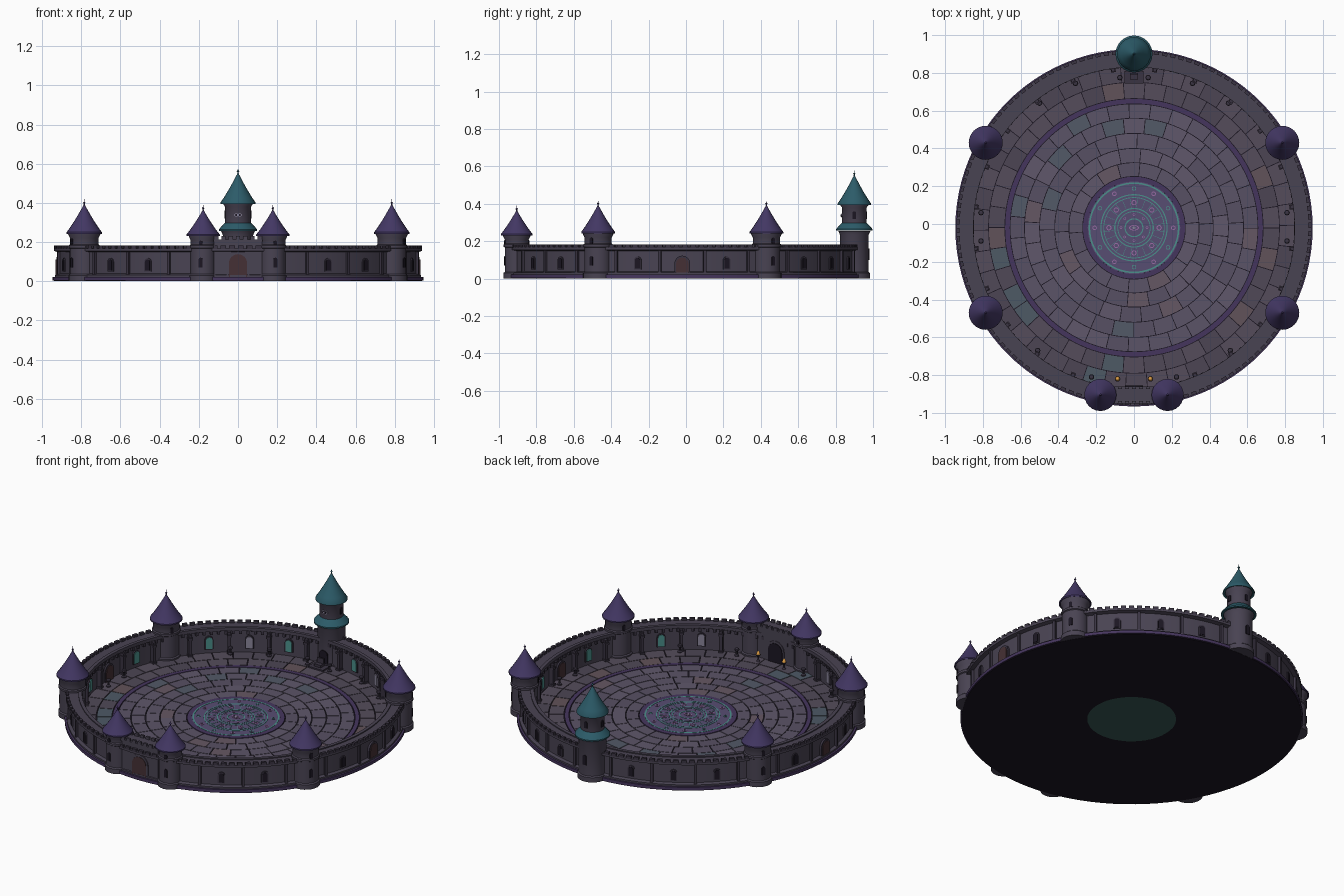
import bpy, bmesh, random
from math import sin, cos, pi, radians, atan2, hypot

if "Cube" in bpy.data.objects:
    bpy.data.objects.remove(bpy.data.objects["Cube"])
random.seed(4)
CY = -0.02          # centre of the courtyard
FRONT, BACK = -pi / 2, pi / 2


def mat(name, r, g, b):
    m = bpy.data.materials.new(name)
    m.diffuse_color = (r, g, b, 1)
    m.use_nodes = True
    m.node_tree.nodes["Principled BSDF"].inputs["Base Color"].default_value = m.diffuse_color
    return m


STONE = mat("stone", .066, .056, .085)
TRIM = mat("trim", .042, .034, .055)
DARK = mat("dark", .011, .008, .016)
RIM = mat("purple_trim", .06, .036, .11)
PURPLE = mat("purple_roof", .055, .038, .125)
TEAL = mat("teal_roof", .025, .105, .14)
GLOW = mat("teal_inlay", .07, .28, .26)
DISC = mat("medallion", .095, .075, .17)
PINK = mat("symbol", .33, .15, .38)
WOOD = mat("wood", .06, .03, .035)
PALE = mat("pale_glass", .25, .23, .32)
FIRE = mat("flame", .75, .35, .06)
TILES = [mat("tile_%d" % i, *c) for i, c in enumerate([
    (.105, .088, .135), (.095, .08, .125), (.115, .096, .145), (.13, .095, .125), (.085, .1, .135)])]
OUTER = [mat("outer_tile_%d" % i, *c) for i, c in enumerate([
    (.08, .066, .095), (.072, .06, .088), (.09, .073, .105), (.12, .085, .1), (.075, .1, .13)])]


def finish(bm, name, mats, smooth=False):
    bmesh.ops.remove_doubles(bm, verts=bm.verts, dist=1e-6)
    bmesh.ops.recalc_face_normals(bm, faces=bm.faces)
    me = bpy.data.meshes.new(name)
    bm.to_mesh(me)
    bm.free()
    for m in mats if isinstance(mats, list) else [mats]:
        me.materials.append(m)
    ob = bpy.data.objects.new(name, me)
    bpy.context.collection.objects.link(ob)
    if smooth:
        bpy.ops.object.select_all(action='DESELECT')
        bpy.context.view_layer.objects.active = ob
        ob.select_set(True)
        bpy.ops.object.shade_smooth_by_angle(angle=radians(35))
    return ob


def lathe(name, prof, m, at=(0, CY), seg=24, closed=False):
    bm = bmesh.new()
    rows = [[bm.verts.new((at[0] + r * cos(2 * pi * i / seg), at[1] + r * sin(2 * pi * i / seg), z))
             for i in range(seg)] if r else [bm.verts.new((at[0], at[1], z))] for r, z in prof]
    for a, b in zip(rows, rows[1:] + rows[:1] if closed else rows[1:]):
        for i in range(seg):
            j = (i + 1) % seg
            q = [a[i % len(a)], a[j % len(a)], b[j % len(b)], b[i % len(b)]]
            bm.faces.new(list(dict.fromkeys(q)))
    return finish(bm, name, m, True)


def sweep(bm, prof, a, r0, r1, at=(0, CY), mi=0):
    """Extrude a (tangent, z) outline radially from r0 to r1 at angle a."""
    loops = [[bm.verts.new((at[0] + r * cos(a) - u * sin(a), at[1] + r * sin(a) + u * cos(a), z))
              for u, z in prof] for r in (r0, r1)]
    n = len(prof)
    fs = [bm.faces.new(loops[0]), bm.faces.new(loops[1])]
    fs += [bm.faces.new((loops[0][i], loops[0][(i + 1) % n], loops[1][(i + 1) % n], loops[1][i])) for i in range(n)]
    for f in fs:
        f.material_index = mi


def box(w, z0, z1):
    return [(-w, z0), (w, z0), (w, z1), (-w, z1)]


def arch(w, z0, h):
    return [(-w, z0), (w, z0)] + [(w * cos(t * pi / 8), z0 + h - w + w * sin(t * pi / 8)) for t in range(9)]


def sector(bm, r0, r1, a0, a1, z0, z1, mi=0, n=3):
    ts = [a0 + (a1 - a0) * i / n for i in range(n + 1)]
    pts = [(r1, t) for t in ts] + [(r0, t) for t in reversed(ts)]
    lo, hi = [[bm.verts.new((r * cos(t), CY + r * sin(t), z)) for r, t in pts] for z in (z0, z1)]
    k = len(pts)
    fs = [bm.faces.new(lo), bm.faces.new(hi)]
    fs += [bm.faces.new((lo[i], lo[(i + 1) % k], hi[(i + 1) % k], hi[i])) for i in range(k)]
    for f in fs:
        f.material_index = mi


def ring(name, r0, r1, z0, z1, m, at=(0, CY), seg=96):
    return lathe(name, [(r0, z0), (r1, z0), (r1, z1), (r0, z1)], m, at, seg, True)


# Floor slab, purple edge and stone tiles
lathe("floor_slab", [(.245, 0), (.94, 0), (.94, .018), (.245, .018)], DARK, seg=96, closed=True)
ring("floor_edge", .925, .946, .004, .022, RIM)
ring("inlay_ring_outer", .658, .682, .015, .023, RIM)
ring("inlay_ring_inner", .245, .27, .015, .024, RIM)
bands = [.272, .345, .42, .5, .58, .656, .684, .77, .86]
for name, idx, mats in (("inner_tiles", range(5), TILES), ("outer_tiles", (6, 7), OUTER)):
    bm = bmesh.new()
    for k in idx:
        r0, r1 = bands[k], bands[k + 1]
        n = int(2 * pi * r1 / .115)
        off = random.random()
        for i in range(n):
            g = .0022 / r1
            sector(bm, r0 + .002, r1 - .002, (i + off) * 2 * pi / n + g, (i + 1 + off) * 2 * pi / n - g,
                   .016, .022, random.choices(range(5), (6, 6, 6, 1, 1))[0])
    finish(bm, name, mats)

# Central medallion with rings, symbols and an eye
lathe("medallion", [(0, .024), (.245, .024), (.245, .001)], DISC, seg=64)
lathe("medallion_underside", [(0, 0), (.246, 0)], mat("underside", .04, .1, .09), seg=64)
for i, (r, w) in enumerate([(.24, .008), (.178, .006), (.162, .004), (.105, .006), (.088, .004), (.05, .006)]):
    ring("medallion_ring_%d" % i, r - w, r, .022, .0255, GLOW)
for count, rad, size in ((12, .208, .012), (8, .133, .014), (8, .069, .007)):
    for i in range(count):
        a = 2 * pi * i / count + pi / 2
        at = (rad * cos(a), CY + rad * sin(a))
        ring("symbol", size * .65, size, .022, .026, PINK if i % 2 or count == 8 else GLOW, at, 14)
bm = bmesh.new()
for i in range(24):
    sector(bm, .107, .16, i * pi / 12 + .13, i * pi / 12 + .145, .022, .0253, 0, 1)
finish(bm, "medallion_spokes", GLOW)
eye = ring("floor_eye", .02, .026, .022, .0265, PINK, (0, 0), 20)
eye.location.y, eye.scale.y = CY, .55
lathe("floor_pupil", [(0, .027), (.008, .027), (.008, .022)], PALE, seg=12)

# Curtain wall with plinth, coping and inner lip
lathe("curtain_wall", [(.862, .018), (.935, .018), (.935, .032), (.917, .038), (.917, .148), (.94, .154),
                       (.94, .168), (.87, .168), (.87, .174), (.85, .174), (.85, .154), (.862, .148)],
      STONE, seg=128, closed=True)
bm = bmesh.new()
for i in range(132):
    a = 2 * pi * i / 132
    sector(bm, .923, .94, a, a + .03, .165, .182, 0, 1)
    sector(bm, .848, .864, a, a + .018, .135, .156, 0, 1)
finish(bm, "merlons_and_corbels", TRIM)

# Wall bays: pilasters outside, columns inside, windows both sides
towers = [(s * .785, y) for s in (-1, 1) for y in (.43, -.47)]
gates = [(-.178, -.905), (.178, -.905)]
keep = (0, .9)
busy = [atan2(y - CY, x) for x, y in towers + gates + [keep]] + [FRONT]
bm, win = bmesh.new(), bmesh.new()
for i in range(48):
    a = 2 * pi * i / 48
    if min(abs((a - b + pi) % (2 * pi) - pi) for b in busy) < .11:
        continue
    if i % 2:
        sweep(bm, box(.008, .02, .15), a, .9, .93)
        sweep(bm, box(.009, .02, .15), a, .835, .87)
        sweep(bm, box(.013, .02, .032), a, .83, .87)
        sweep(bm, box(.013, .122, .135), a, .83, .87)
    elif i % 24:
        sweep(bm, arch(.02, .05, .068), a, .9, .923)
        sweep(win, arch(.014, .055, .056), a, .9, .926, mi=0)
        sweep(bm, arch(.024, .045, .08), a, .853, .87)
        sweep(win, arch(.018, .05, .07), a, .849, .87, mi=1 + (i // 2) % 2)
for a in (0, pi):       # side doors
    sweep(bm, arch(.042, .005, .118), a, .852, .928)
    sweep(win, arch(.033, .005, .107), a, .848, .932, mi=3)
finish(bm, "pilasters_columns_frames", TRIM)
finish(win, "windows_and_side_doors", [DARK, PALE, GLOW, WOOD])


def roof(name, at, z, h, r, m):
    curve = [(0, z), (r * .8, z), (r, z - .008), (r, z), (r * .8, z + h * .18), (r * .55, z + h * .43), (r * .32, z + h * .68),
             (r * .13, z + h * .9), (.004, z + h), (.003, z + h + .008), (.007, z + h + .013), (.002, z + h + .018), (0, z + h + .032)]
    lathe(name, curve, m, at)


def tower(name, at, r, top):
    lathe(name + "_shaft", [(0, .001), (r + .007, .001), (r + .007, .03), (r, .036), (r, .166), (r + .006, .17), (r + .006, .182),
                            (r, .187), (r, top - .03), (r + .009, top - .012), (r + .009, top), (0, top)], STONE, at)
    out = atan2(at[1] - CY, at[0])
    bm = bmesh.new()
    for d in (0, pi):
        sweep(bm, arch(.009, top - .065, .034), out + d, r * .8, r + .003, at)
    sweep(bm, arch(.01, .07, .05), out, r * .8, r + .003, at)
    finish(bm, name + "_windows", DARK)


for i, p in enumerate(towers):
    tower("wall_tower_%d" % i, p, .073, .25)
    roof("wall_tower_roof_%d" % i, p, .25, .138, .09, PURPLE)
for i, p in enumerate(gates):
    tower("gate_tower_%d" % i, p, .064, .238)
    roof("gate_tower_roof_%d" % i, p, .238, .122, .085, PURPLE)

# Gatehouse with arched doors and battlements
bm = bmesh.new()
sweep(bm, box(.122, .005, .21), FRONT, .845, .925)
sweep(bm, box(.126, .203, .214), FRONT, .84, .931)
for i in range(7):
    for r in (.84, .918):
        sweep(bm, [(u + (i - 3) * .037, z) for u, z in box(.011, .21, .23)], FRONT, r, r + .013)
sweep(bm, arch(.058, .003, .148), FRONT, .84, .931)
finish(bm, "gatehouse", STONE)
bm = bmesh.new()
sweep(bm, arch(.047, .004, .134), FRONT, .86, .934)
sweep(bm, arch(.047, .02, .118), FRONT, .836, .85, mi=1)
finish(bm, "gate_doors", [WOOD, DARK])

# Keep tower with teal skirt, upper drum, roof and eye emblem
lathe("keep_shaft", [(0, .001), (.084, .001), (.084, .03), (.077, .036), (.077, .235), (.086, .255), (0, .255)], STONE, keep)
lathe("keep_skirt", [(0, .262), (.08, .262), (.098, .256), (.098, .264), (.08, .285), (.064, .3), (0, .3)], TEAL, keep)
lathe("keep_drum", [(.066, .28), (.066, .38), (.075, .393), (.075, .405), (0, .405)], STONE, keep)
roof("keep_roof", keep, .402, .146, .089, TEAL)
bm = bmesh.new()
lens = [(.02 * cos(t * pi / 8), .338 + .011 * sin(t * pi / 8)) for t in range(16)]
sweep(bm, lens, FRONT, .05, .069, keep)
sweep(bm, [(u * .75, .338 + (z - .338) * .7) for u, z in lens], FRONT, .05, .071, keep, 1)
sweep(bm, [(u * .28, .338 + (z - .338) * .5) for u, z in lens], FRONT, .05, .073, keep, 0)
for d in (0, pi, BACK):
    sweep(bm, arch(.01, .32, .04), d, .05, .069, keep, 1)
sweep(bm, arch(.013, .1, .06), BACK, .06, .08, keep, 1)
sweep(bm, arch(.028, .02, .09), FRONT, .06, .08, keep, 1)
finish(bm, "keep_emblem_and_windows", [PALE, DARK])

# Dais and seat before the keep
bm = bmesh.new()
sweep(bm, box(.05, .02, .03), BACK, .765, .83)
sweep(bm, box(.022, .03, .045), BACK, .785, .815)
sweep(bm, box(.022, .03, .075), BACK, .81, .82)
finish(bm, "dais_and_seat", TRIM)

# Courtyard furniture: pedestals, and braziers by the gate
spots = [(s * x, y) for s in (-1, 1) for x, y in
         ((.5, .64), (.31, .745), (.075, .775), (.81, .06), (.81, -.09), (.51, -.67), (.225, -.81))]
for x, y in spots:
    lathe("pedestal", [(0, .02), (.014, .02), (.014, .027), (.006, .032), (.006, .05), (.015, .058), (.012, .066), (0, .07)], TRIM, (x, y), 8)
for s in (-1, 1):
    lathe("brazier", [(0, .02), (.012, .02), (.005, .03), (.005, .05), (.015, .062), (0, .062)], TRIM, (s * .087, -.82), 10)
    lathe("brazier_flame", [(0, .06), (.012, .063), (.009, .074), (0, .088)], FIRE, (s * .087, -.82), 10)
